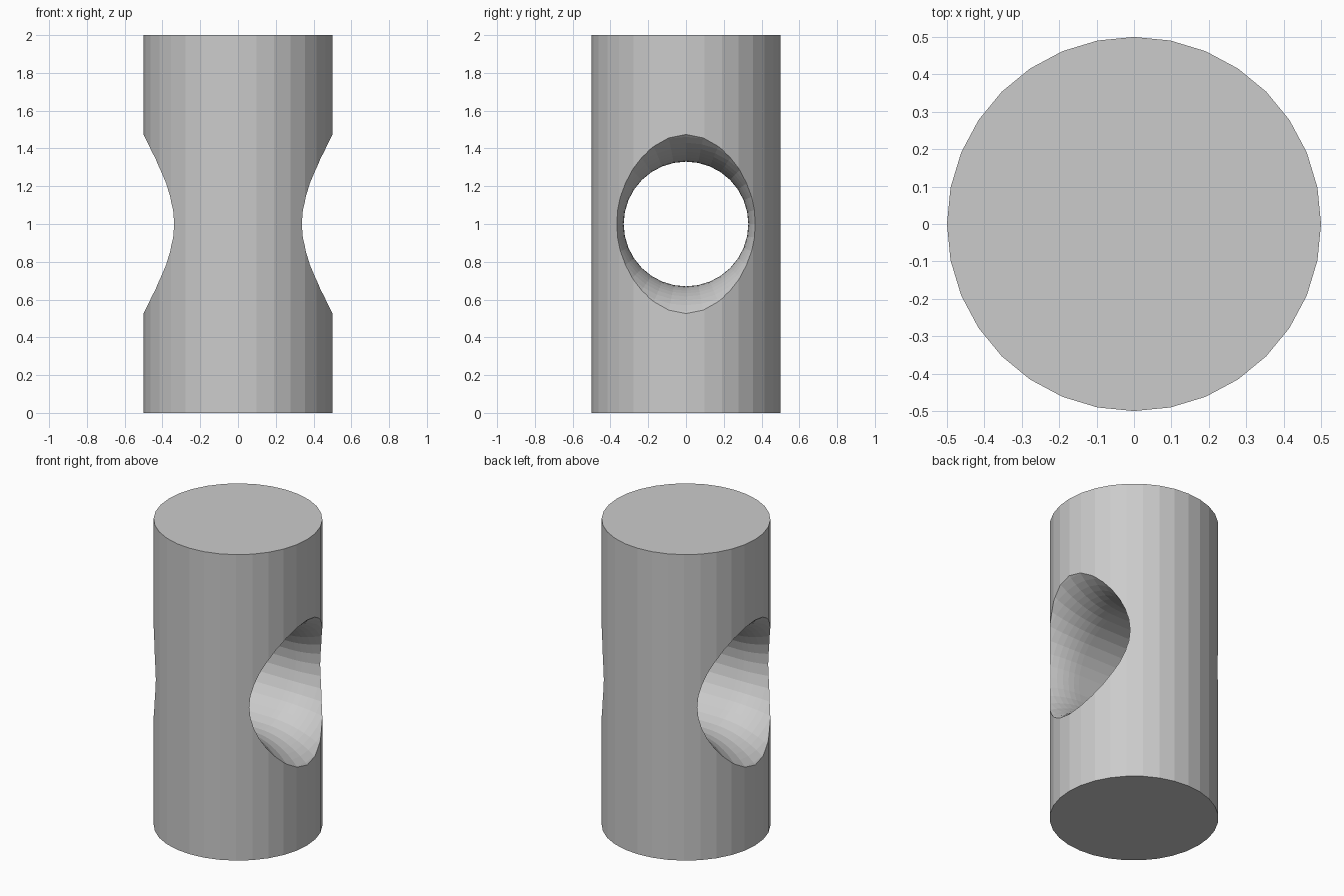
import bpy, bmesh, math

if "Cube" in bpy.data.objects:
    bpy.data.objects.remove(bpy.data.objects["Cube"])

# Cylinder body
bpy.ops.mesh.primitive_cylinder_add(vertices=32, radius=0.5, depth=2, location=(0, 0, 1))
body = bpy.context.object
body.name = "pillar"

# Hourglass cutter along x: straight throat, then flared arcs to both ends
THROAT, HALF, ARC, SEG = 0.33, 0.15, 0.5, 32


def flare(x):
    d = max(abs(x) - HALF, 0)
    return THROAT + ARC - math.sqrt(ARC * ARC - d * d)


half = [HALF + (0.6 - HALF) * i / 12 for i in range(13)]
stations = [-x for x in reversed(half)] + [0] + half
bm = bmesh.new()
rings = []
for x in stations:
    r = flare(x)
    rings.append([bm.verts.new((x, r * math.cos(2 * math.pi * k / SEG),
                                1 + r * math.sin(2 * math.pi * k / SEG)))
                  for k in range(SEG)])
for a, b in zip(rings, rings[1:]):
    for k in range(SEG):
        n = (k + 1) % SEG
        bm.faces.new((a[k], a[n], b[n], b[k]))
bm.faces.new(rings[0])
bm.faces.new(rings[-1])
bmesh.ops.recalc_face_normals(bm, faces=bm.faces)
mesh = bpy.data.meshes.new("hole_cutter")
bm.to_mesh(mesh)
bm.free()
cutter = bpy.data.objects.new("hole_cutter", mesh)
bpy.context.collection.objects.link(cutter)

# Cut the flared hole, then discard the cutter
cut = body.modifiers.new("flared_hole", 'BOOLEAN')
cut.operation = 'DIFFERENCE'
cut.solver = 'EXACT'
cut.object = cutter
bpy.context.view_layer.objects.active = body
bpy.ops.object.modifier_apply(modifier=cut.name)
bpy.data.objects.remove(cutter)
